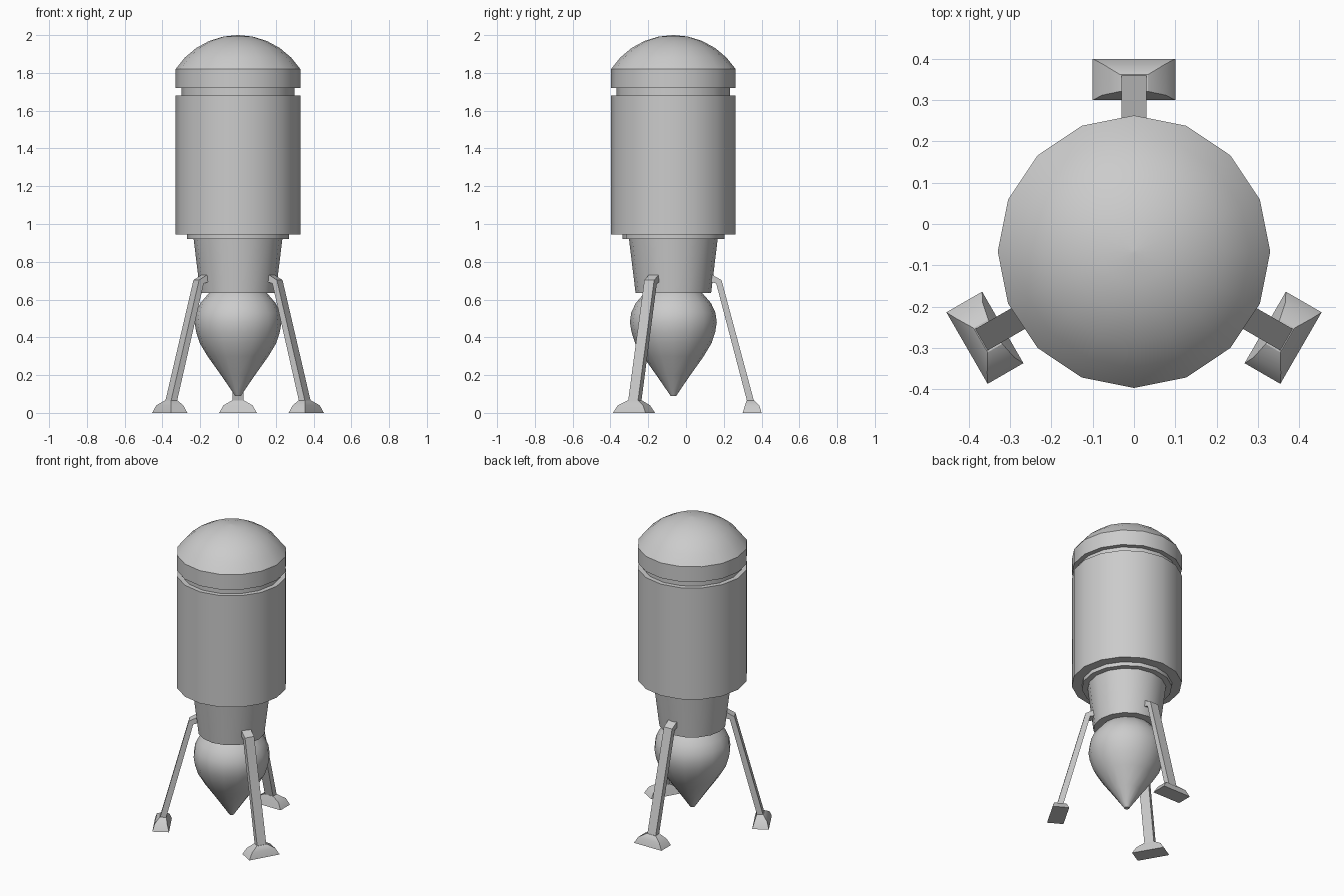
import bpy, bmesh, math
from mathutils import Matrix

if "Cube" in bpy.data.objects:
    bpy.data.objects.remove(bpy.data.objects["Cube"], do_unlink=True)

SIDES = 16
AXIS = Matrix.Translation((0, -0.067, 0))

grey = bpy.data.materials.new("plain grey")
grey.use_nodes = True
grey.diffuse_color = (0.6, 0.6, 0.6, 1)
grey.node_tree.nodes["Principled BSDF"].inputs["Base Color"].default_value = (0.6, 0.6, 0.6, 1)


def finish(name, bm, matrix):
    """Turn a bmesh into a shaded object placed on the rocket's axis."""
    bmesh.ops.recalc_face_normals(bm, faces=bm.faces)
    bm.transform(AXIS @ matrix)
    mesh = bpy.data.meshes.new(name)
    bm.to_mesh(mesh)
    bm.free()
    mesh.materials.append(grey)
    obj = bpy.data.objects.new(name, mesh)
    bpy.context.collection.objects.link(obj)
    bpy.ops.object.select_all(action="DESELECT")
    obj.select_set(True)
    bpy.context.view_layer.objects.active = obj
    bpy.ops.object.shade_smooth_by_angle(angle=math.radians(30))
    return obj


def loft(name, rings, matrix=Matrix()):
    """Skin a list of equal point rings and cap both ends."""
    bm = bmesh.new()
    loops = [[bm.verts.new(p) for p in ring] for ring in rings]
    n = len(loops[0])
    for a, b in zip(loops, loops[1:]):
        for i in range(n):
            j = (i + 1) % n
            bm.faces.new((a[i], a[j], b[j], b[i]))
    bm.faces.new(loops[0][::-1])
    bm.faces.new(loops[-1])
    return finish(name, bm, matrix)


def lathe(name, profile):
    """Revolve (radius, height) points."""
    turn = [math.tau * i / SIDES for i in range(SIDES)]
    return loft(name, [[(r * math.cos(t), r * math.sin(t), z) for t in turn]
                       for r, z in profile])


def rectangle(half_width, near, far, z):
    return [(-half_width, near, z), (half_width, near, z),
            (half_width, far, z), (-half_width, far, z)]


# Nose cap: straight band under a shallow spherical dome
radius, rise = 0.33, 0.18
sphere = (radius ** 2 + rise ** 2) / (2 * rise)
rim = math.asin(radius / sphere)
dome = [(sphere * math.sin(rim * k), 2 - sphere * (1 - math.cos(rim * k)))
        for k in (1, 0.8, 0.6, 0.4, 0.2, 0.01)]
lathe("nose_cap", [(radius, 1.72)] + dome)

# Stacked hull sections; narrow ones run slightly into the wide ones
lathe("neck_groove", [(0.3, 1.66), (0.3, 1.74)])
lathe("main_tank", [(radius, 0.945), (radius, 1.68)])
lathe("collar_ring", [(0.27, 0.92), (0.27, 0.96)])
lathe("lower_skirt", [(0.2, 0.635), (0.236, 0.93)])

# Teardrop bulb beneath the skirt
lathe("tail_bulb", [(0.015, 0.09), (0.035, 0.12), (0.09, 0.2), (0.161, 0.3),
                    (0.203, 0.37), (0.222, 0.43), (0.23, 0.48), (0.223, 0.53),
                    (0.2, 0.58), (0.157, 0.63), (0.12, 0.66)])

# Three bent legs with stepped feet, modelled along +y and turned about the axis
for label, degrees in (("back", 0), ("right", 120), ("left", 240)):
    spin = Matrix.Rotation(math.radians(degrees), 4, "Z")
    leg = []
    for near, near_z, far, far_z in ((0.19, 0.695, 0.19, 0.74),
                                     (0.227, 0.685, 0.255, 0.703),
                                     (0.392, 0.055, 0.429, 0.055)):
        w = 0.03
        leg.append([(-w, near, near_z), (w, near, near_z),
                    (w, far, far_z), (-w, far, far_z)])
    loft(label + "_leg", leg, spin)
    loft(label + "_foot", [rectangle(0.1, 0.367, 0.467, 0),
                           rectangle(0.077, 0.379, 0.455, 0.04),
                           rectangle(0.034, 0.388, 0.429, 0.065)], spin)
